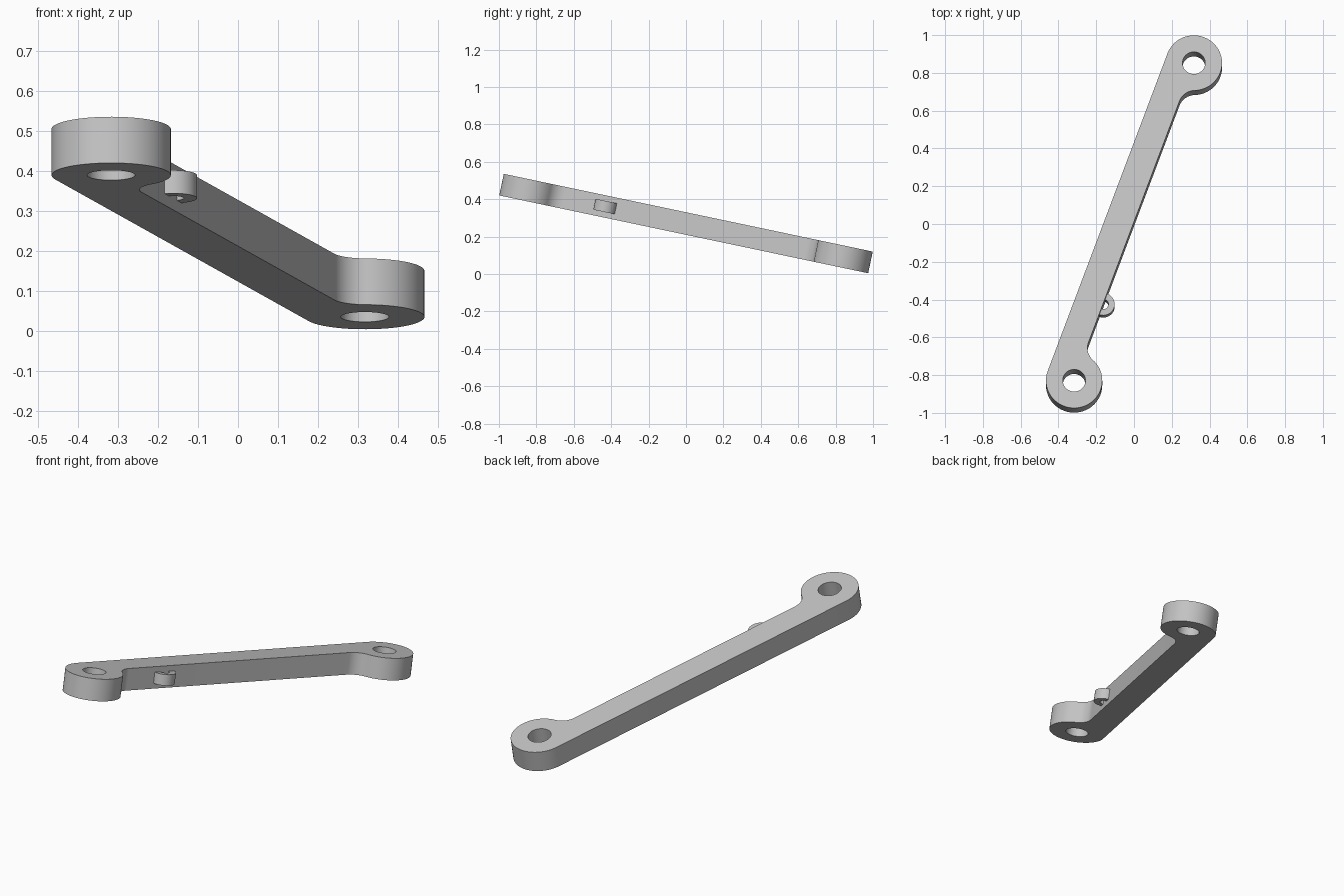
import bpy, bmesh
from math import atan2, cos, sin, sqrt, radians, degrees, hypot
from mathutils import Matrix

cube = bpy.data.objects.get("Cube")
if cube:
    bpy.data.objects.remove(cube, do_unlink=True)

# Dimensions in the link's own plane: X runs along the line of hole centres
PIN_X, PIN_Y = 0.317, 0.859
HALF = hypot(PIN_X, PIN_Y)
BOSS, HOLE, FILLET = 0.149, 0.06, 0.088
THICK = 0.118
TILT = radians(-11.9)
PLACE = (Matrix.Translation((0, 0, 0.27)) @ Matrix.Rotation(TILT, 4, 'X')
         @ Matrix.Rotation(atan2(PIN_Y, PIN_X), 4, 'Z'))

grey = bpy.data.materials.new("light grey")
grey.use_nodes = True
grey.diffuse_color = (0.55, 0.55, 0.55, 1)
grey.node_tree.nodes["Principled BSDF"].inputs["Base Color"].default_value = (0.55, 0.55, 0.55, 1)


def arc(cx, cy, r, start, end, steps):
    """Points on an arc, angles in degrees."""
    angles = [radians(start + (end - start) * i / steps) for i in range(steps + 1)]
    return [(cx + r * cos(a), cy + r * sin(a)) for a in angles]


def plate(name, loops, thickness):
    """Extrude closed outlines; inner outlines become holes."""
    curve = bpy.data.curves.new(name + "_outline", 'CURVE')
    curve.dimensions = '2D'
    curve.fill_mode = 'BOTH'
    curve.extrude = thickness / 2
    for loop in loops:
        spline = curve.splines.new('POLY')
        spline.points.add(len(loop) - 1)
        for point, (x, y) in zip(spline.points, loop):
            point.co = (x, y, 0, 1)
        spline.use_cyclic_u = True
    source = bpy.data.objects.new(name + "_outline", curve)
    bpy.context.collection.objects.link(source)
    bpy.context.view_layer.update()
    graph = bpy.context.evaluated_depsgraph_get()
    mesh = bpy.data.meshes.new_from_object(source.evaluated_get(graph))
    bpy.data.objects.remove(source, do_unlink=True)

    # Weld caps to walls and lay the plate in its tilted plane
    bm = bmesh.new()
    bm.from_mesh(mesh)
    bmesh.ops.remove_doubles(bm, verts=bm.verts, dist=0.0001)
    bmesh.ops.recalc_face_normals(bm, faces=bm.faces)
    bm.transform(PLACE)
    bm.to_mesh(mesh)
    bm.free()
    mesh.materials.clear()
    mesh.materials.append(grey)
    obj = bpy.data.objects.new(name, mesh)
    bpy.context.collection.objects.link(obj)
    bpy.ops.object.select_all(action='DESELECT')
    obj.select_set(True)
    bpy.context.view_layer.objects.active = obj
    bpy.ops.object.shade_smooth_by_angle(angle=radians(30))
    return obj


# Link arm: half-width bar, round boss at each end, filleted on the inner side
reach = sqrt(BOSS ** 2 + 2 * BOSS * FILLET)
join = degrees(atan2(FILLET, reach))
right_half = (arc(HALF - reach, -FILLET, FILLET, 90, join, 16)[:-1]
              + arc(HALF, 0, BOSS, 180 + join, 450, 56))
left_half = [(-x, y) for x, y in reversed(right_half)]
holes = [arc(side * HALF, 0, HOLE, 0, 360, 48)[:-1] for side in (-1, 1)]
plate("link_arm", [right_half + left_half] + holes, THICK)

# Small half-ring eyelet on the inner edge, its ends set into the bar
EYE_X, OUTER, INNER, ROOT = -0.469, 0.06, 0.027, 0.01
eyelet = ([(EYE_X - OUTER, ROOT)] + arc(EYE_X, 0, OUTER, 180, 360, 32)
          + [(EYE_X + OUTER, ROOT), (EYE_X + INNER, ROOT)]
          + arc(EYE_X, 0, INNER, 360, 180, 24) + [(EYE_X - INNER, ROOT)])
plate("side_eyelet", [eyelet], THICK / 2)
